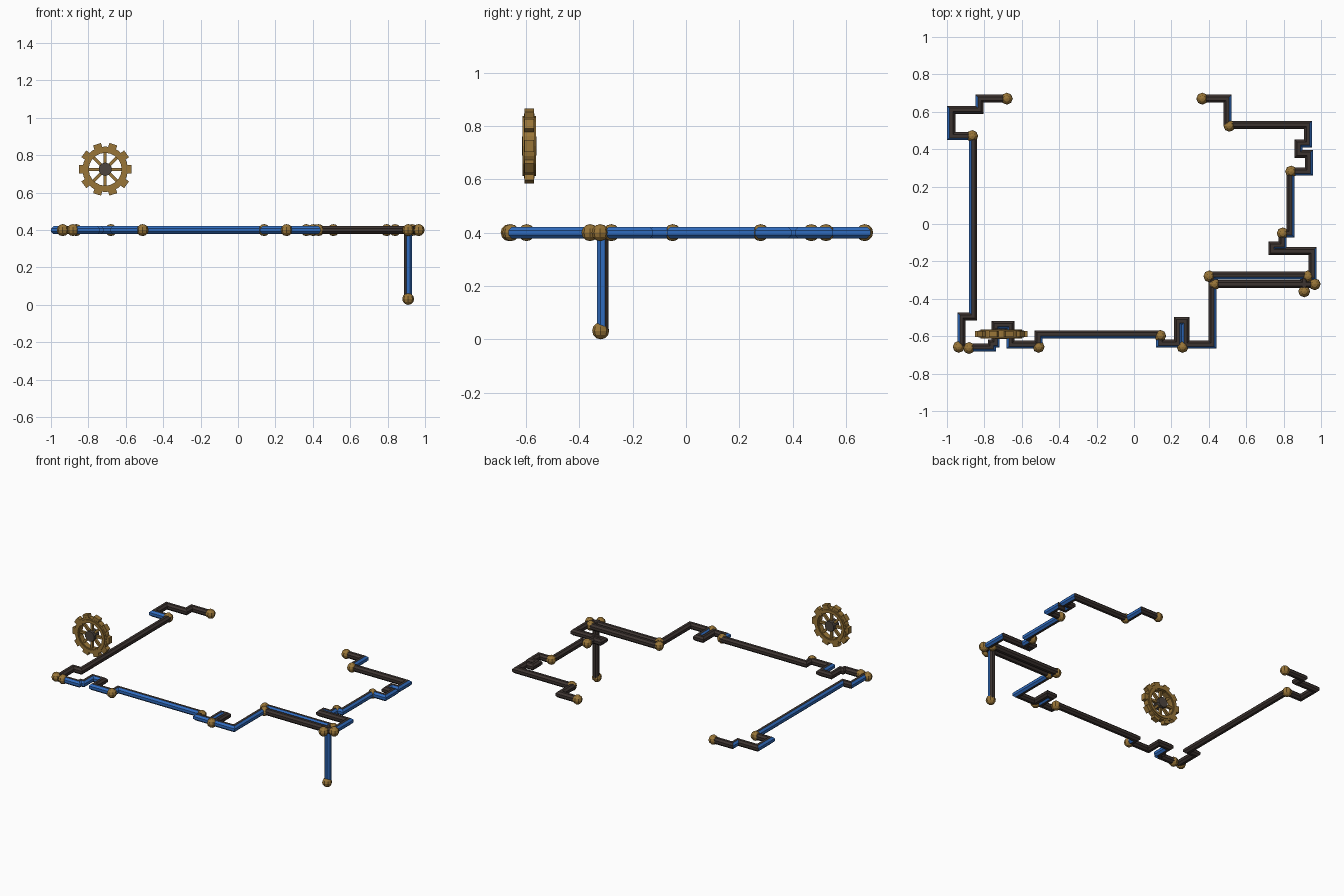
import bpy, bmesh, math
from mathutils import Vector, Matrix

if "Cube" in bpy.data.objects:
    bpy.data.objects.remove(bpy.data.objects["Cube"], do_unlink=True)


def material(name, colour):
    mat = bpy.data.materials.new(name)
    mat.use_nodes = True
    mat.diffuse_color = (*colour, 1)
    mat.node_tree.nodes["Principled BSDF"].inputs["Base Color"].default_value = (*colour, 1)
    return mat


DARK = material("dark iron", (0.045, 0.033, 0.029))
BLUE = material("blue paint", (0.03, 0.15, 0.52))
BRASS = material("brass", (0.32, 0.18, 0.04))
HUB = material("hub grey", (0.075, 0.06, 0.05))

PIPE_RADIUS = 0.0215 / math.cos(math.pi / 8)
PIPE_HEIGHT = 0.4
WHEEL_CENTRE = Vector((-0.71, -0.588, 0.725))


def finish(bm, name, *mats):
    bmesh.ops.recalc_face_normals(bm, faces=bm.faces)
    mesh = bpy.data.meshes.new(name)
    bm.to_mesh(mesh)
    bm.free()
    for mat in mats:
        mesh.materials.append(mat)
    obj = bpy.data.objects.new(name, mesh)
    bpy.context.collection.objects.link(obj)
    return obj


def sweep(name, points, normal, paint):
    """Eight-sided pipe with mitred corners; paint(face normal, travel) picks blue faces."""
    points = [Vector(p) for p in points]
    travels = [(b - a).normalized() for a, b in zip(points, points[1:])]
    bm = bmesh.new()
    rings = []
    for i, point in enumerate(points):
        before = travels[max(i - 1, 0)].cross(normal)
        after = travels[min(i, len(travels) - 1)].cross(normal)
        side = (before + after) / (1 + before.dot(after))
        ring = []
        for k in range(8):
            angle = (k + 0.5) * math.pi / 4
            offset = side * math.cos(angle) + normal * math.sin(angle)
            ring.append(bm.verts.new(point + offset * PIPE_RADIUS))
        rings.append(ring)
    for ring, following, travel in zip(rings, rings[1:], travels):
        right = travel.cross(normal)
        for k in range(8):
            n = (k + 1) % 8
            face = bm.faces.new((ring[k], ring[n], following[n], following[k]))
            angle = (k + 1) * math.pi / 4
            outward = right * math.cos(angle) + normal * math.sin(angle)
            face.material_index = int(paint(outward, travel))
    bm.faces.new(rings[0])
    bm.faces.new(rings[-1])
    return finish(bm, name, DARK, BLUE)


UP = Vector((0, 0, 1))


def outer_side(outward, travel):
    return travel.x > -0.5 and outward.dot(travel.cross(UP)) > 0.5


def run(name, *points):
    sweep(name, [(x, y, PIPE_HEIGHT) for x, y in points], UP, outer_side)


# Left side pipes
run("back_left_pipe", (-0.68, 0.67), (-0.826, 0.67), (-0.826, 0.61),
    (-0.977, 0.61), (-0.977, 0.47), (-0.86, 0.47))
run("left_pipe", (-0.86, 0.47), (-0.86, -0.495), (-0.922, -0.495), (-0.922, -0.655))

# Front pipes
run("front_loop_pipe", (-0.88, -0.66), (-0.76, -0.66), (-0.76, -0.64), (-0.74, -0.64),
    (-0.74, -0.54), (-0.66, -0.54), (-0.66, -0.645), (-0.51, -0.645))
run("front_pipe", (-0.51, -0.65), (-0.51, -0.59), (0.14, -0.59))
run("front_bend_pipe", (0.14, -0.59), (0.14, -0.64), (0.235, -0.64), (0.235, -0.52),
    (0.275, -0.52), (0.275, -0.65))
run("step_pipe", (0.26, -0.645), (0.42, -0.645), (0.42, -0.29))
run("rear_crossing_pipe", (0.41, -0.275), (0.93, -0.275))
run("front_crossing_pipe", (0.96, -0.322), (0.43, -0.322))

# Right side pipes
run("right_lower_pipe", (0.93, -0.28), (0.955, -0.28), (0.955, -0.145), (0.74, -0.145),
    (0.74, -0.115), (0.795, -0.115), (0.795, -0.05))
run("right_pipe", (0.795, -0.05), (0.837, -0.05), (0.837, 0.28))
run("right_upper_pipe", (0.837, 0.28), (0.935, 0.28), (0.935, 0.375), (0.88, 0.375),
    (0.88, 0.43), (0.93, 0.43), (0.93, 0.53), (0.51, 0.53))
run("back_right_pipe", (0.5, 0.53), (0.5, 0.67), (0.36, 0.67))

# Drop pipe, painted on its front right half
corner = Vector((1, -1, 0)).normalized()
sweep("drop_pipe", [(0.91, -0.36, 0.4), (0.91, -0.312, 0.4), (0.91, -0.312, 0.035)],
      Vector((1, 0, 0)), lambda outward, travel: outward.dot(corner) > 0.5)


# Ball joints at the pipe ends
def joint(x, y, z=PIPE_HEIGHT):
    bm = bmesh.new()
    bmesh.ops.create_uvsphere(bm, u_segments=8, v_segments=6, radius=0.032,
                              matrix=Matrix.Translation((x, y, z)))
    finish(bm, "ball_joint", BRASS)


for place in [(-0.68, 0.67), (-0.865, 0.47), (-0.937, -0.657), (-0.882, -0.663),
              (-0.51, -0.657), (0.14, -0.598), (0.26, -0.657), (0.403, -0.28),
              (0.43, -0.322), (0.93, -0.28), (0.966, -0.322), (0.91, -0.36),
              (0.795, -0.05), (0.84, 0.28), (0.51, 0.525), (0.365, 0.67),
              (0.91, -0.32, 0.032)]:
    joint(*place)

# Cog wheel, built around the y axis
FACE_FRONT = Matrix.Translation(WHEEL_CENTRE) @ Matrix.Rotation(math.pi / 2, 4, "X")


def ring(name, inner, outer, half, sides=20):
    bm = bmesh.new()
    profile = [(inner, -half), (outer, -half), (outer, half), (inner, half)]
    loops = []
    for i in range(sides):
        turn = Matrix.Rotation(math.tau * i / sides, 4, "Z")
        loops.append([bm.verts.new(FACE_FRONT @ turn @ Vector((r, 0, h))) for r, h in profile])
    for a, b in zip(loops, loops[1:] + loops[:1]):
        for k in range(4):
            n = (k + 1) % 4
            bm.faces.new((a[k], a[n], b[n], b[k]))
    finish(bm, name, BRASS)


def radial_boxes(name, count, distance, size):
    bm = bmesh.new()
    for i in range(count):
        turn = Matrix.Rotation(math.tau * i / count, 4, "Z")
        bmesh.ops.create_cube(bm, size=1, matrix=FACE_FRONT @ turn
                              @ Matrix.Translation((distance, 0, 0))
                              @ Matrix.Diagonal((*size, 1)))
    finish(bm, name, BRASS)


ring("wheel_rim", 0.088, 0.122, 0.019)
ring("wheel_rim_band", 0.094, 0.112, 0.025)
radial_boxes("wheel_teeth", 10, 0.126, (0.03, 0.044, 0.034))
radial_boxes("wheel_spokes", 8, 0.06, (0.07, 0.016, 0.018))

bm = bmesh.new()
bmesh.ops.create_cone(bm, cap_ends=True, segments=10, radius1=0.036, radius2=0.036,
                      depth=0.056, matrix=FACE_FRONT)
finish(bm, "wheel_hub", HUB)
